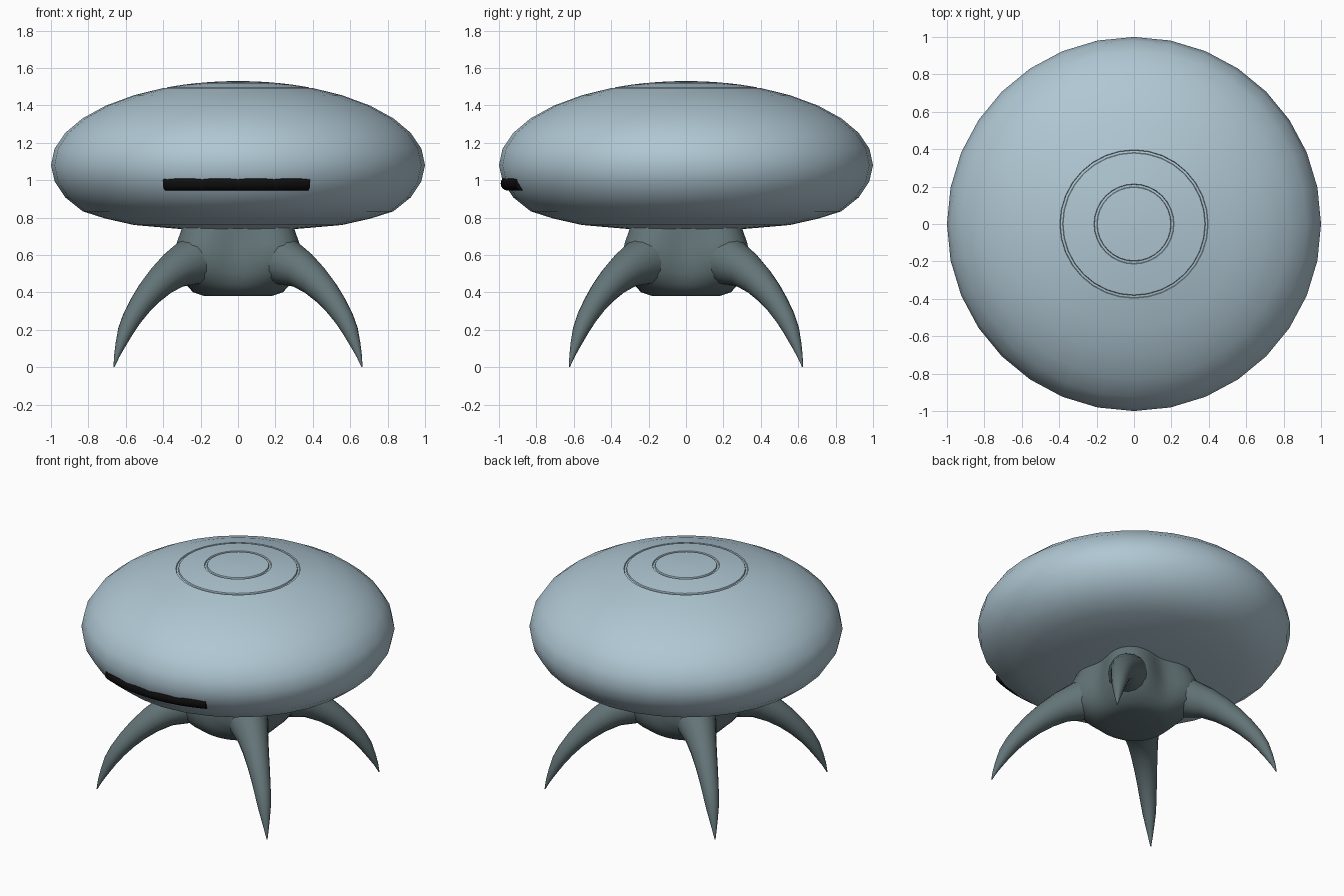
import bpy, bmesh, math
from mathutils import Vector

if "Cube" in bpy.data.objects:
    bpy.data.objects.remove(bpy.data.objects["Cube"])


def material(name, rgb):
    m = bpy.data.materials.new(name)
    m.diffuse_color = (*rgb, 1)
    m.use_nodes = True
    m.node_tree.nodes["Principled BSDF"].inputs["Base Color"].default_value = m.diffuse_color
    return m


SHELL = material("pale blue grey", (0.43, 0.57, 0.65))
SLATE = material("dark slate", (0.125, 0.175, 0.185))
BLACK = material("black", (0.004, 0.004, 0.004))


def from_rings(name, rings, mat, angle=40):
    """Skin a list of equal-length closed rings and cap both ends."""
    bm = bmesh.new()
    loops = [[bm.verts.new(p) for p in ring] for ring in rings]
    n = len(loops[0])
    for a, b in zip(loops, loops[1:]):
        for i in range(n):
            j = (i + 1) % n
            bm.faces.new((a[i], a[j], b[j], b[i]))
    bm.faces.new(loops[0][::-1])
    bm.faces.new(loops[-1])
    bmesh.ops.recalc_face_normals(bm, faces=bm.faces)
    me = bpy.data.meshes.new(name)
    bm.to_mesh(me)
    bm.free()
    ob = bpy.data.objects.new(name, me)
    bpy.context.collection.objects.link(ob)
    me.materials.append(mat)
    bpy.ops.object.select_all(action='DESELECT')
    ob.select_set(True)
    bpy.context.view_layer.objects.active = ob
    bpy.ops.object.shade_smooth_by_angle(angle=math.radians(angle))
    return ob


def lathe_ring(r, z, n, lobe=0.0):
    """Horizontal ring, optionally swelling towards the four legs."""
    ring = []
    for i in range(n):
        a = 2 * math.pi * i / n
        rr = r + lobe * math.sin(2 * a) ** 2
        ring.append((rr * math.cos(a), rr * math.sin(a), z))
    return ring


def tube(name, path, radii, mat, n=16):
    path = [Vector(p) for p in path]
    rings = []
    for i, (p, r) in enumerate(zip(path, radii)):
        t = (path[min(i + 1, len(path) - 1)] - path[max(i - 1, 0)]).normalized()
        side = t.cross(Vector((0, 0, 1))).normalized()
        up = side.cross(t)
        rings.append([p + r * (math.cos(k * 2 * math.pi / n) * side
                               + math.sin(k * 2 * math.pi / n) * up) for k in range(n)])
    return from_rings(name, rings, mat, 50)


# Domed shell, with a flattened underside and two fine circular grooves on top
def top_z(r):
    return 1.08 + 0.45 * math.sqrt(max(0, 1 - r * r))


profile = [(0.02, 0.735), (0.3, 0.738), (0.555, 0.76), (0.71, 0.795),
           (0.83, 0.833), (0.924, 0.908), (0.98, 0.992)]
profile += [(math.cos(a), 1.08 + 0.45 * math.sin(a))
            for a in (k * math.pi / 16 for k in range(6))]
for r in (0.388, 0.205):
    for dr, dz in ((0.009, 0), (0.006, -0.008), (-0.006, -0.008), (-0.009, 0)):
        profile.append((r + dr, top_z(r + dr) + dz))
    if r > 0.3:
        profile.append((0.29, top_z(0.29)))
profile += [(0.1, top_z(0.1)), (0.01, 1.53)]
from_rings("shell", [lathe_ring(r, z, 32) for r, z in profile], SHELL, 35)

# Black slot across the front
arc = [math.radians(-24 + 47 * k / 16) for k in range(17)]
tube("front_slot", [(0.953 * math.sin(a), -0.953 * math.cos(a), 0.982) for a in arc],
     [0.038] * 17, BLACK)

# Hub under the shell that swells into the legs
hub = [(0.28, 0.80, 0.06), (0.28, 0.74, 0.09), (0.29, 0.66, 0.12), (0.30, 0.58, 0.12),
       (0.30, 0.50, 0.08), (0.275, 0.44, 0.04), (0.24, 0.40, 0.01),
       (0.18, 0.38, 0), (0.02, 0.385, 0)]
from_rings("hub", [lathe_ring(r, z, 48, lobe) for r, z, lobe in hub], SLATE, 60)

# Four curved tapering legs on the diagonals: x, z, radius
leg = [(0.08, 0.59, 0.15), (0.17, 0.585, 0.145), (0.26, 0.56, 0.125), (0.34, 0.52, 0.10),
       (0.41, 0.463, 0.084), (0.47, 0.40, 0.072), (0.52, 0.335, 0.062), (0.565, 0.265, 0.053),
       (0.60, 0.195, 0.043), (0.628, 0.12, 0.028), (0.648, 0.06, 0.015), (0.663, 0.002, 0.003)]
for sx, xn in ((-1, "left"), (1, "right")):
    for sy, yn in ((-1, "front"), (1, "back")):
        tube(f"{yn}_{xn}_leg", [(sx * x, sy * x * 0.94, z) for x, z, r in leg],
             [r for x, z, r in leg], SLATE)
